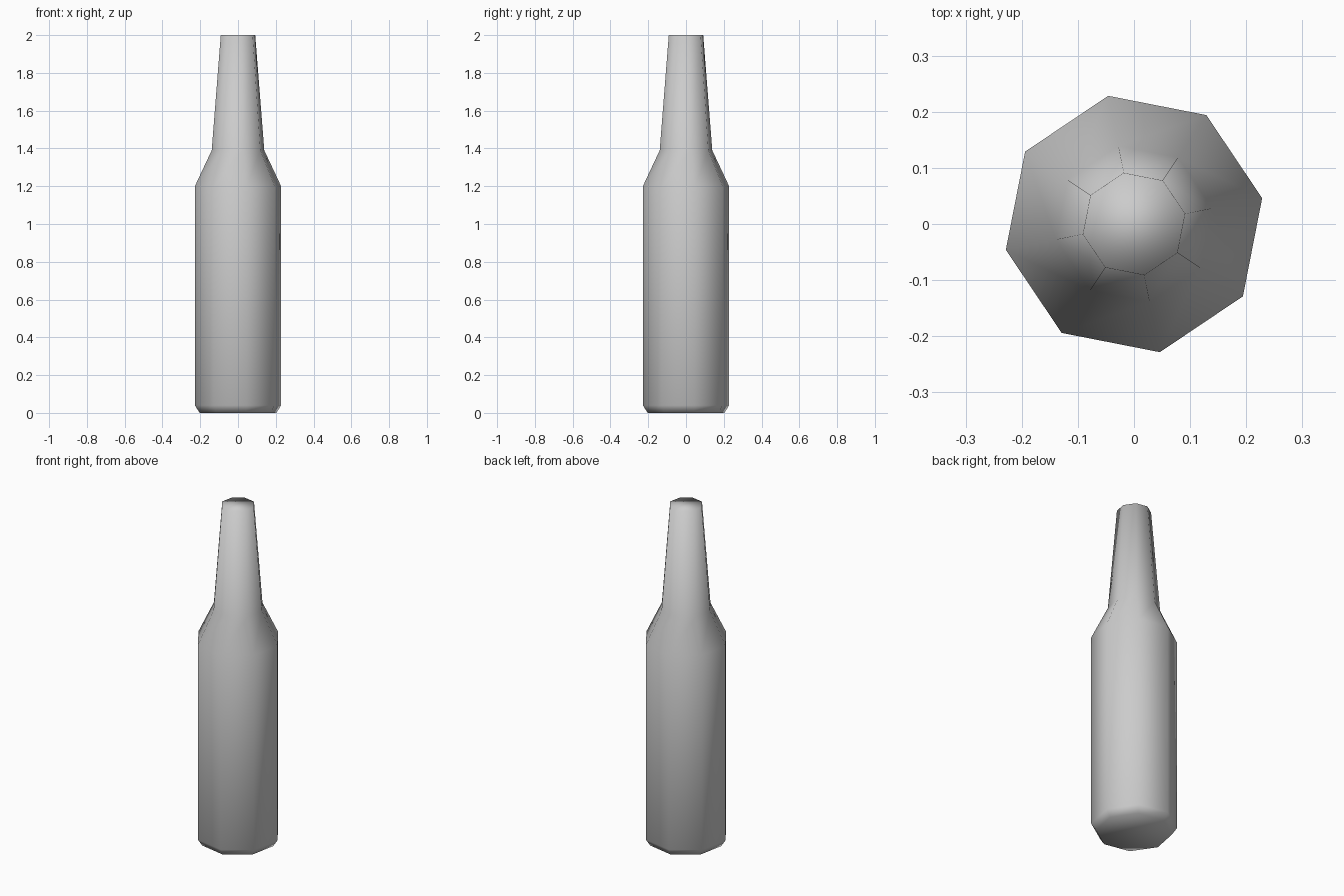
import bpy, bmesh, math

if "Cube" in bpy.data.objects:
    bpy.data.objects.remove(bpy.data.objects["Cube"])

SIDES = 8
TURN = math.radians(11.4)

# Bottle profile: (radius, height) from base to mouth
profile = [(0.207, 0.0), (0.233, 0.04), (0.233, 1.20), (0.142, 1.39), (0.093, 2.0)]

bm = bmesh.new()
rings = []
for r, z in profile:
    rings.append([bm.verts.new((r * math.cos(TURN + i * math.tau / SIDES),
                                r * math.sin(TURN + i * math.tau / SIDES), z))
                  for i in range(SIDES)])

# Walls between neighbouring rings
for low, high in zip(rings, rings[1:]):
    for i in range(SIDES):
        j = (i + 1) % SIDES
        bm.faces.new((low[i], low[j], high[j], high[i]))

# Base and mouth caps
bm.faces.new(rings[0][::-1])
bm.faces.new(rings[-1])

# Smooth shading all over
for f in bm.faces:
    f.smooth = True

mesh = bpy.data.meshes.new("bottle")
bm.to_mesh(mesh)
bm.free()
bottle = bpy.data.objects.new("bottle", mesh)
bpy.context.collection.objects.link(bottle)
